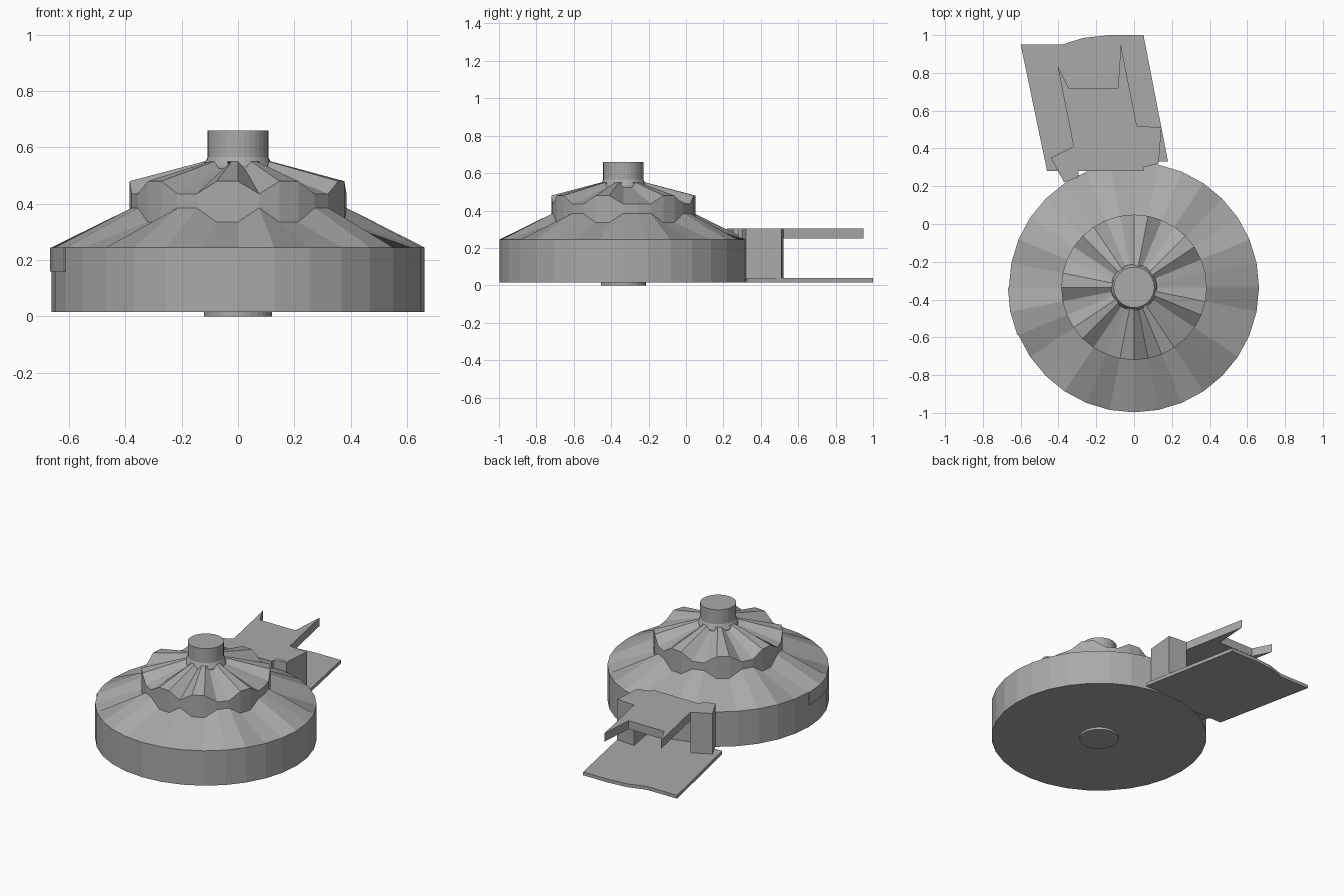
import bpy, bmesh, math

if "Cube" in bpy.data.objects:
    bpy.data.objects.remove(bpy.data.objects["Cube"])

CY = -0.335          # centre of the round body along y
N = 32               # sides of the round body
metal = bpy.data.materials.new("plain_grey")
metal.diffuse_color = (0.40, 0.40, 0.40, 1)
metal.use_nodes = True
metal.node_tree.nodes["Principled BSDF"].inputs["Base Color"].default_value = metal.diffuse_color


def finish(name, bm):
    bmesh.ops.recalc_face_normals(bm, faces=bm.faces)
    me = bpy.data.meshes.new(name)
    bm.to_mesh(me)
    bm.free()
    me.materials.append(metal)
    ob = bpy.data.objects.new(name, me)
    bpy.context.collection.objects.link(ob)
    return ob


def point(r, k, z):
    """Point on a ring, counted from the front towards +x."""
    a = -math.pi / 2 + 2 * math.pi * k / N
    return (r * math.cos(a), CY + r * math.sin(a), z)


def lathe(name, rings):
    """Closed stack of rings; a height may be a number or a function of k."""
    bm = bmesh.new()
    rows = [[bm.verts.new(point(r, k, z(k) if callable(z) else z)) for k in range(N)]
            for r, z in rings]
    for lo, hi in zip(rows, rows[1:]):
        for k in range(N):
            j = (k + 1) % N
            bm.faces.new((lo[k], lo[j], hi[j], hi[k]))
    bm.faces.new(rows[0][::-1])
    bm.faces.new(rows[-1])
    return finish(name, bm)


def slab(name, outline, z0, z1):
    """Extruded flat outline."""
    bm = bmesh.new()
    f = bm.faces.new([bm.verts.new((x, y, z0)) for x, y in outline])
    up = bmesh.ops.extrude_face_region(bm, geom=[f])
    verts = [v for v in up["geom"] if isinstance(v, bmesh.types.BMVert)]
    bmesh.ops.translate(bm, vec=(0, 0, z1 - z0), verts=verts)
    return finish(name, bm)


# Raised ribs: each spans the two ring points after its start
starts = (-5, -1, 2, 6, 11, 15, 19, 23)
raised = {(s + i) % N for s in starts for i in (0, 1)}


def wave(high, low):
    return lambda k: high if k in raised else low


# Round body with sloped shoulder, scalloped wall and ribbed crown
lathe("ribbed_body", [
    (0.662, 0.015), (0.662, 0.245),
    (0.385, wave(0.335, 0.385)),
    (0.385, wave(0.48, 0.435)),
    (0.12, wave(0.55, 0.525)),
])

# Shaft collar on top and boss underneath
lathe("top_shaft", [(0.122, 0.50), (0.122, 0.535), (0.108, 0.565), (0.108, 0.66)])
lathe("bottom_boss", [(0.12, 0.0), (0.12, 0.03)])

# Small plate on the left wall
bm = bmesh.new()
rows = [[bm.verts.new(point(r, k, z)) for k in (24, 25, 26)]
        for r, z in ((0.66, 0.16), (0.668, 0.16), (0.668, 0.245), (0.66, 0.245))]
for i in range(4):
    a, b = rows[i], rows[(i + 1) % 4]
    for k in (0, 1):
        bm.faces.new((a[k], a[k + 1], b[k + 1], b[k]))
for k in (0, 2):
    bm.faces.new([r[k] for r in rows])
finish("side_plate", bm)

# Rear chute: floor, roof with two prongs, and the side columns
slab("chute_floor", [
    (-0.46, 0.28), (0.05, 0.28), (0.05, 0.33), (0.18, 0.33), (0.05, 1.0),
    (-0.13, 1.0), (-0.27, 0.985), (-0.38, 0.95), (-0.60, 0.95)], 0.016, 0.038)
slab("chute_roof", [
    (-0.37, 0.22), (-0.34, 0.28), (0.05, 0.28), (0.05, 0.33), (0.13, 0.33),
    (0.145, 0.51), (0.015, 0.52), (-0.07, 0.95), (-0.085, 0.72),
    (-0.345, 0.72), (-0.405, 0.84), (-0.32, 0.41), (-0.44, 0.35)], 0.25, 0.305)
slab("left_column", [
    (-0.37, 0.22), (-0.29, 0.25), (-0.32, 0.41), (-0.44, 0.35)], 0.03, 0.304)
slab("right_column", [
    (0.05, 0.30), (0.13, 0.32), (0.145, 0.51), (0.015, 0.52)], 0.03, 0.304)
